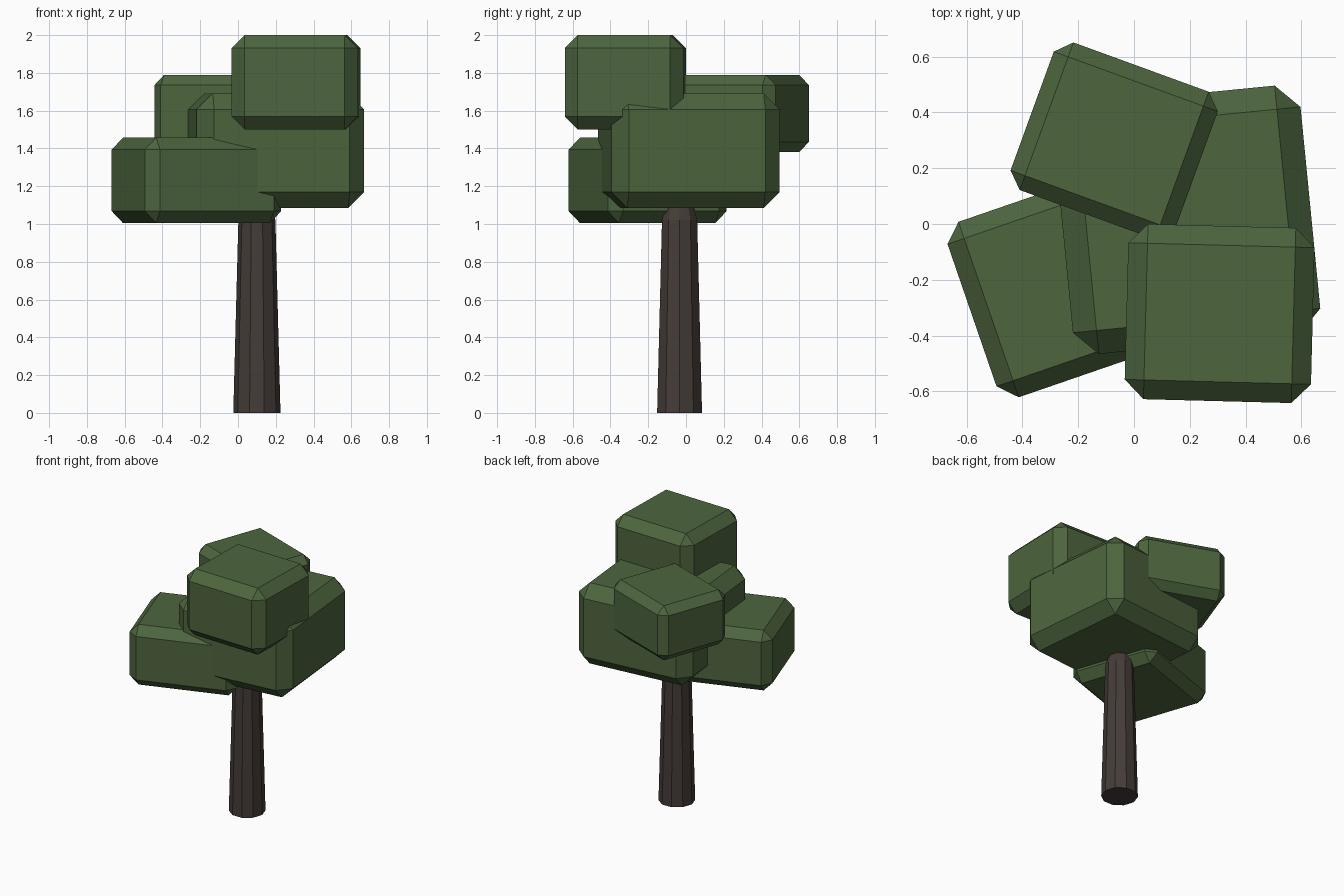
import bpy, bmesh, math
from mathutils import Matrix

if "Cube" in bpy.data.objects:
    bpy.data.objects.remove(bpy.data.objects["Cube"])


def material(name, rgb):
    m = bpy.data.materials.new(name)
    m.diffuse_color = (*rgb, 1)
    m.use_nodes = True
    m.node_tree.nodes["Principled BSDF"].inputs["Base Color"].default_value = m.diffuse_color
    return m


LEAF = material("leaf green", (0.074, 0.130, 0.048))
BARK = material("bark brown", (0.058, 0.045, 0.038))


def finish(name, bm, mat):
    bmesh.ops.recalc_face_normals(bm, faces=bm.faces)
    me = bpy.data.meshes.new(name)
    bm.to_mesh(me)
    bm.free()
    me.materials.append(mat)
    ob = bpy.data.objects.new(name, me)
    bpy.context.collection.objects.link(ob)
    return ob


def leaf_block(name, x, y, z0, z1, width, depth, angle, chamfer):
    """Chamfered box, turned about z."""
    bm = bmesh.new()
    bmesh.ops.create_cube(bm, size=1, matrix=Matrix.Diagonal((width, depth, z1 - z0, 1)))
    bmesh.ops.bevel(bm, geom=bm.edges[:], offset=chamfer, segments=1,
                    profile=0.5, affect='EDGES')
    ob = finish(name, bm, LEAF)
    ob.location = (x, y, (z0 + z1) / 2)
    ob.rotation_euler.z = math.radians(angle)


# foliage
leaf_block("foliage_main", 0.189, 0.015, 1.085, 1.692, 0.891, 0.896, 5.6, 0.085)
leaf_block("foliage_low_left", -0.22, -0.203, 1.005, 1.457, 0.763, 0.665, 19, 0.063)
leaf_block("foliage_back", -0.071, 0.298, 1.38, 1.79, 0.626, 0.563, -20, 0.055)
leaf_block("foliage_top", 0.307, -0.321, 1.50, 2.0, 0.668, 0.628, -1.5, 0.069)

# tapered ten-sided trunk with a narrowed tip
SIDES = 10
bm = bmesh.new()
rings = []
for z, r in ((0, 0.125), (1.02, 0.098), (1.10, 0.076)):
    rings.append([bm.verts.new((0.1 + r * math.cos(math.tau * i / SIDES),
                                -0.034 + r * math.sin(math.tau * i / SIDES), z))
                  for i in range(SIDES)])
for a, b in zip(rings, rings[1:]):
    for i in range(SIDES):
        j = (i + 1) % SIDES
        bm.faces.new((a[i], a[j], b[j], b[i]))
bm.faces.new(rings[0][::-1])
bm.faces.new(rings[-1])
finish("trunk", bm, BARK)
